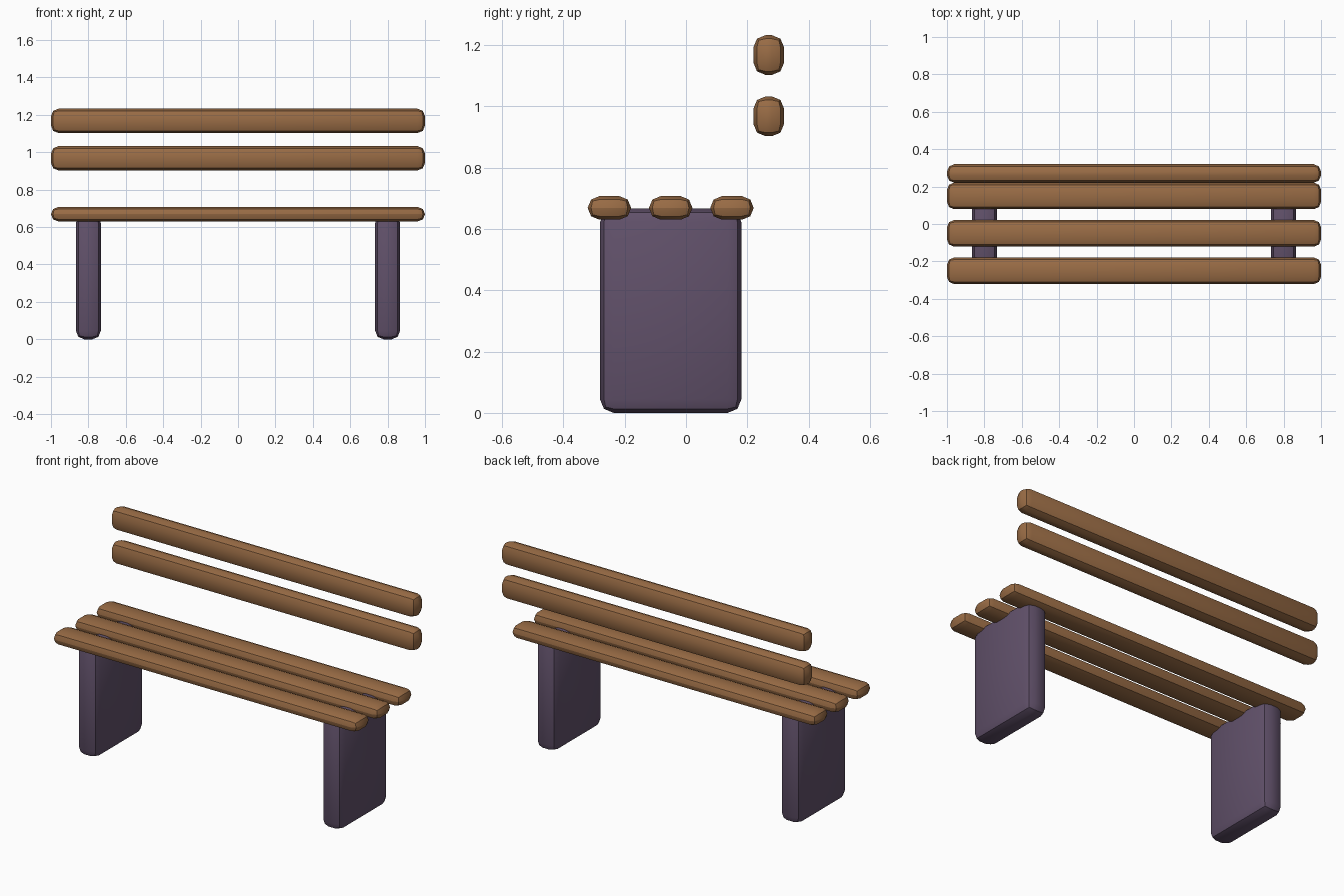
import bpy
import math

default = bpy.data.objects.get("Cube")
if default:
    bpy.data.objects.remove(default, do_unlink=True)


def make_material(name, colour):
    mat = bpy.data.materials.new(name)
    mat.use_nodes = True
    mat.diffuse_color = colour
    mat.node_tree.nodes["Principled BSDF"].inputs["Base Color"].default_value = colour
    return mat


wood = make_material("warm_wood", (0.32, 0.15, 0.06, 1))
stone = make_material("purple_stone", (0.12, 0.082, 0.145, 1))


def rounded_block(name, centre, size, bevel, mat):
    """Box with chunky two-step rounded edges."""
    bpy.ops.mesh.primitive_cube_add(size=1, location=centre)
    obj = bpy.context.object
    obj.name = name
    obj.scale = size
    bpy.ops.object.transform_apply(location=False, rotation=False, scale=True)
    mod = obj.modifiers.new("rounded_edges", "BEVEL")
    mod.width = bevel
    mod.segments = 2
    bpy.ops.object.modifier_apply(modifier=mod.name)
    obj.data.materials.append(mat)
    bpy.ops.object.shade_smooth_by_angle(angle=math.radians(30))
    return obj


# Seat slats
for label, y in (("front", -0.25), ("middle", -0.05), ("rear", 0.15)):
    rounded_block("seat_slat_" + label, (0, y, 0.669), (2, 0.142, 0.077), 0.0384, wood)

# Backrest slats
for label, z in (("lower", 0.968), ("upper", 1.168)):
    rounded_block("back_slat_" + label, (0, 0.27, z), (2, 0.1, 0.13), 0.04, wood)

# Slab legs
for label, x in (("left", 0.8), ("right", -0.8)):
    rounded_block("leg_" + label, (x, -0.05, 0.3335), (0.133, 0.462, 0.667), 0.045, stone)
